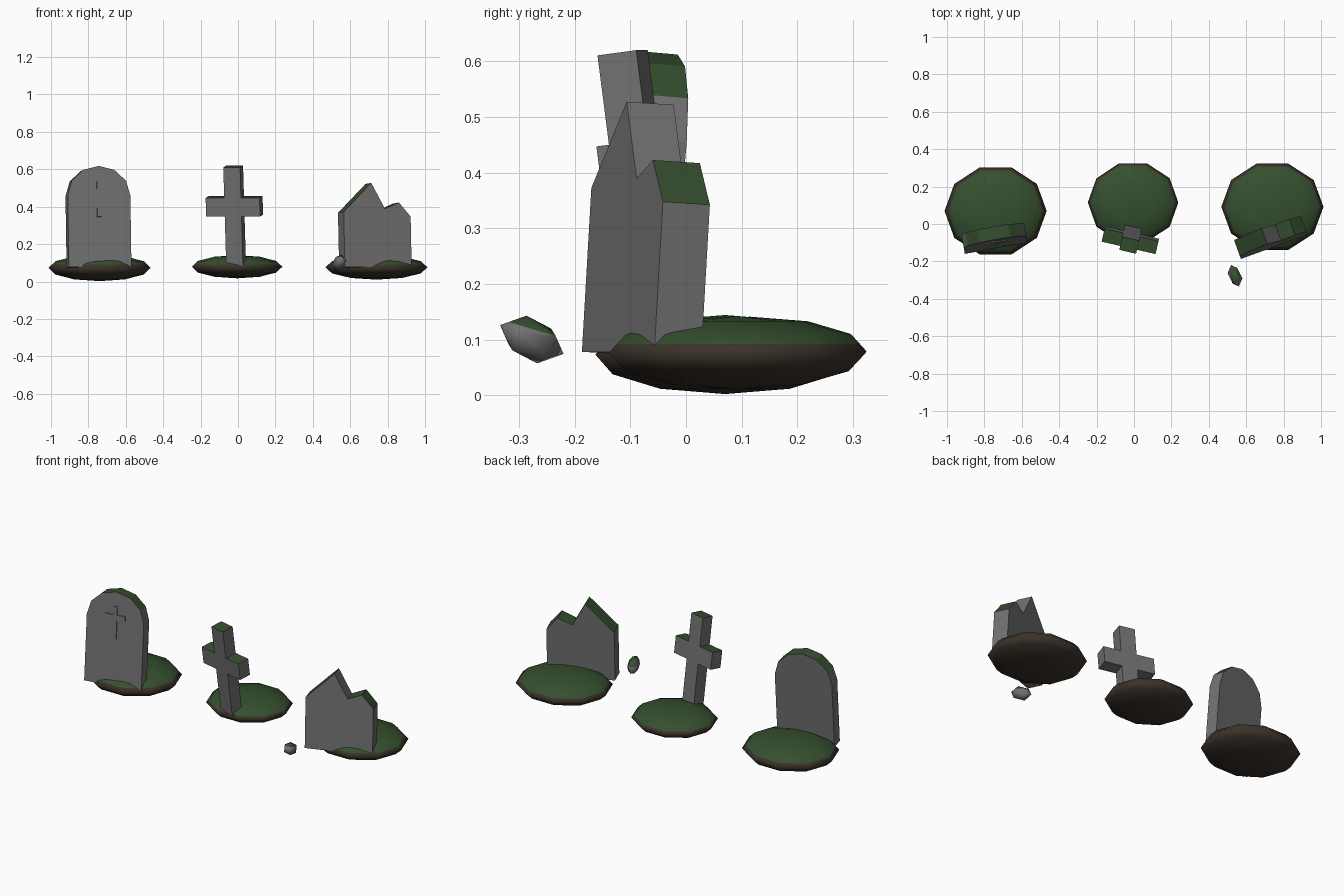
import bpy
import bmesh
from math import cos, sin, radians, pi
from mathutils import Matrix, Vector

cube = bpy.data.objects.get("Cube")
if cube:
    bpy.data.objects.remove(cube, do_unlink=True)


def material(name, rgb):
    mat = bpy.data.materials.new(name)
    mat.use_nodes = True
    color = (*rgb, 1.0)
    mat.diffuse_color = color
    bsdf = mat.node_tree.nodes["Principled BSDF"]
    bsdf.inputs["Base Color"].default_value = color
    bsdf.inputs["Roughness"].default_value = 0.9
    return mat


STONE = material("grey stone", (0.17, 0.165, 0.165))
MOSS = material("dark moss green", (0.035, 0.078, 0.028))
SOIL = material("brown soil", (0.045, 0.033, 0.023))


def finish(name, bm, mats, smooth=False):
    bmesh.ops.recalc_face_normals(bm, faces=bm.faces)
    mesh = bpy.data.meshes.new(name)
    bm.to_mesh(mesh)
    bm.free()
    for mat in mats:
        mesh.materials.append(mat)
    for poly in mesh.polygons:
        poly.use_smooth = smooth
    obj = bpy.data.objects.new(name, mesh)
    bpy.context.collection.objects.link(obj)
    return obj


def moss_above(bm, point, normal):
    """Cut along a plane and give the faces above it the second material."""
    point, normal = Vector(point), Vector(normal)
    bmesh.ops.bisect_plane(bm, geom=bm.verts[:] + bm.edges[:] + bm.faces[:],
                           plane_co=point, plane_no=normal)
    for f in bm.faces:
        f.material_index = int((f.calc_center_median() - point).dot(normal) > 0)


def mound(name, center, size):
    bm = bmesh.new()
    bmesh.ops.create_uvsphere(bm, u_segments=10, v_segments=6, radius=1)
    bm.transform(Matrix.Translation(center) @ Matrix.Diagonal((*size, 1))
                 @ Matrix.Rotation(pi / 10, 4, 'Z'))
    moss_above(bm, (0, 0, 0.092), (0, 0, 1))
    return finish(name, bm, [SOIL, MOSS], smooth=True)


def slab(name, profile, depth, place, front=0.0, mossy=True):
    """Extrude an upright outline backwards, with moss on upward faces."""
    bm = bmesh.new()
    face = bm.faces.new([bm.verts.new((u, front, z)) for u, z in profile])
    ext = bmesh.ops.extrude_face_region(bm, geom=[face])
    moved = [v for v in ext["geom"] if isinstance(v, bmesh.types.BMVert)]
    bmesh.ops.translate(bm, verts=moved, vec=(0, depth, 0))
    bmesh.ops.recalc_face_normals(bm, faces=bm.faces)
    for f in bm.faces:
        f.material_index = int(mossy and f.normal.z > 0.6)
    bm.transform(place)
    return finish(name, bm, [STONE, MOSS])


def stand(x, y, z, yaw, lean):
    return (Matrix.Translation((x, y, z)) @ Matrix.Rotation(radians(yaw), 4, 'Z')
            @ Matrix.Rotation(radians(lean), 4, 'X'))


def cross_outline(half_post, half_span, bottom, arm_low, arm_high, top):
    right = [(half_post, bottom), (half_post, arm_low), (half_span, arm_low),
             (half_span, arm_high), (half_post, arm_high), (half_post, top)]
    return right + [(-u, z) for u, z in reversed(right)]


# Earth mounds
mound("left_grave_mound", (-0.74, 0.07, 0.073), (0.273, 0.245, 0.071))
mound("middle_grave_mound", (-0.005, 0.115, 0.079), (0.242, 0.22, 0.062))
mound("right_grave_mound", (0.74, 0.092, 0.076), (0.273, 0.243, 0.066))

# Arched headstone with a shallow cross on its face
arch = [(0.17 * cos(pi * i / 6), 0.385 + 0.158 * sin(pi * i / 6)) for i in range(7)]
arch_place = stand(-0.737, -0.13, 0.077, 10, -5)
slab("arched_headstone", [(-0.17, 0), (0.17, 0)] + arch, 0.07, arch_place)
slab("headstone_cross_relief", cross_outline(0.012, 0.061, 0.27, 0.385, 0.412, 0.46),
     0.008, arch_place, front=-0.006, mossy=False)

# Standing stone cross, tipped forward
slab("stone_cross", cross_outline(0.046, 0.148, 0, 0.275, 0.375, 0.54), 0.072,
     stand(-0.018, -0.08, 0.075, -13, 7.5))

# Broken headstone
broken = [(-0.19, 0), (0.19, 0), (0.19, 0.27), (0.125, 0.345),
          (0.045, 0.312), (-0.03, 0.45), (-0.19, 0.295)]
slab("broken_headstone", broken, 0.09, stand(0.75, -0.122, 0.078, 20, -3.5))

# Fallen stone chip
bm = bmesh.new()
bmesh.ops.create_icosphere(bm, subdivisions=1, radius=1)
long_axis = Vector((-0.04, 0.11, -0.05))
bm.transform(Matrix.Translation((0.54, -0.277, 0.1))
             @ long_axis.to_track_quat('Z', 'Y').to_matrix().to_4x4()
             @ Matrix.Diagonal((0.036, 0.04, 0.066, 1)))
moss_above(bm, (0.54, -0.28, 0.12), (0, 0.3, 1))
finish("fallen_chip", bm, [STONE, MOSS], smooth=True)
